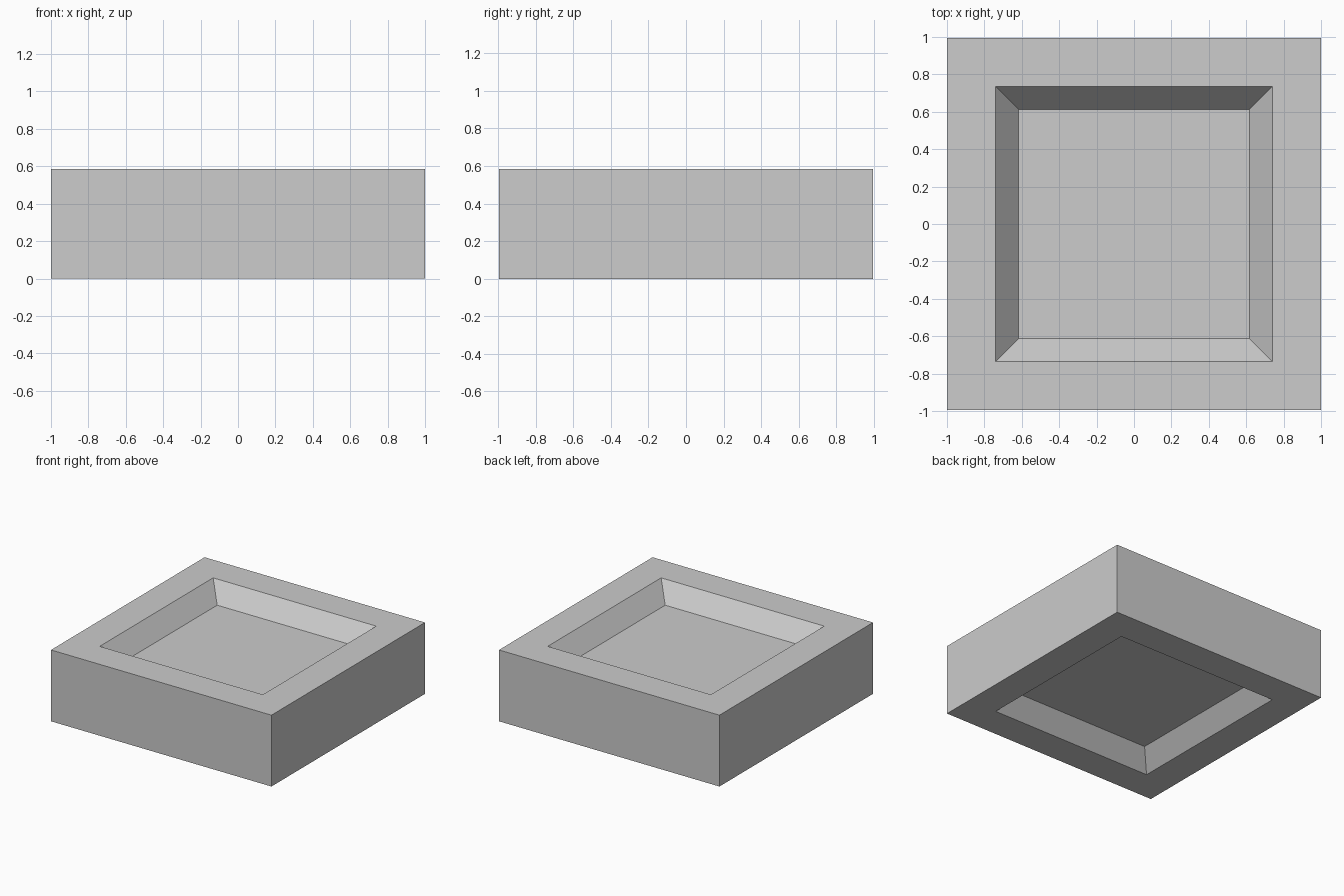
import bpy
import bmesh

# Remove the default cube
cube = bpy.data.objects.get("Cube")
if cube:
    bpy.data.objects.remove(cube, do_unlink=True)

WIDTH, LENGTH, HEIGHT = 2.0, 1.99, 0.585
RIM = 0.26      # flat border around each recess
SLOPE = 0.122   # horizontal run of the recess walls
DEPTH = 0.145   # recess depth

# Plain grey material
grey = bpy.data.materials.new("light_grey")
grey.use_nodes = True
colour = (0.604, 0.604, 0.604, 1.0)
grey.diffuse_color = colour
grey.node_tree.nodes["Principled BSDF"].inputs["Base Color"].default_value = colour

# Square block
bm = bmesh.new()
bmesh.ops.create_cube(bm, size=1)
for v in bm.verts:
    v.co.x *= WIDTH
    v.co.y *= LENGTH
    v.co.z = (v.co.z + 0.5) * HEIGHT
bm.normal_update()

# Sloped recess in the top and the bottom
for face in [f for f in bm.faces if abs(f.normal.z) > 0.9]:
    inward = -face.normal.copy()
    for thickness in (RIM, SLOPE):
        bmesh.ops.inset_region(bm, faces=[face], thickness=thickness,
                               use_even_offset=True)
    bmesh.ops.translate(bm, verts=face.verts, vec=inward * DEPTH)

bmesh.ops.recalc_face_normals(bm, faces=bm.faces)
mesh = bpy.data.meshes.new("recessed_block")
bm.to_mesh(mesh)
bm.free()
mesh.materials.append(grey)
block = bpy.data.objects.new("recessed_block", mesh)
bpy.context.collection.objects.link(block)
